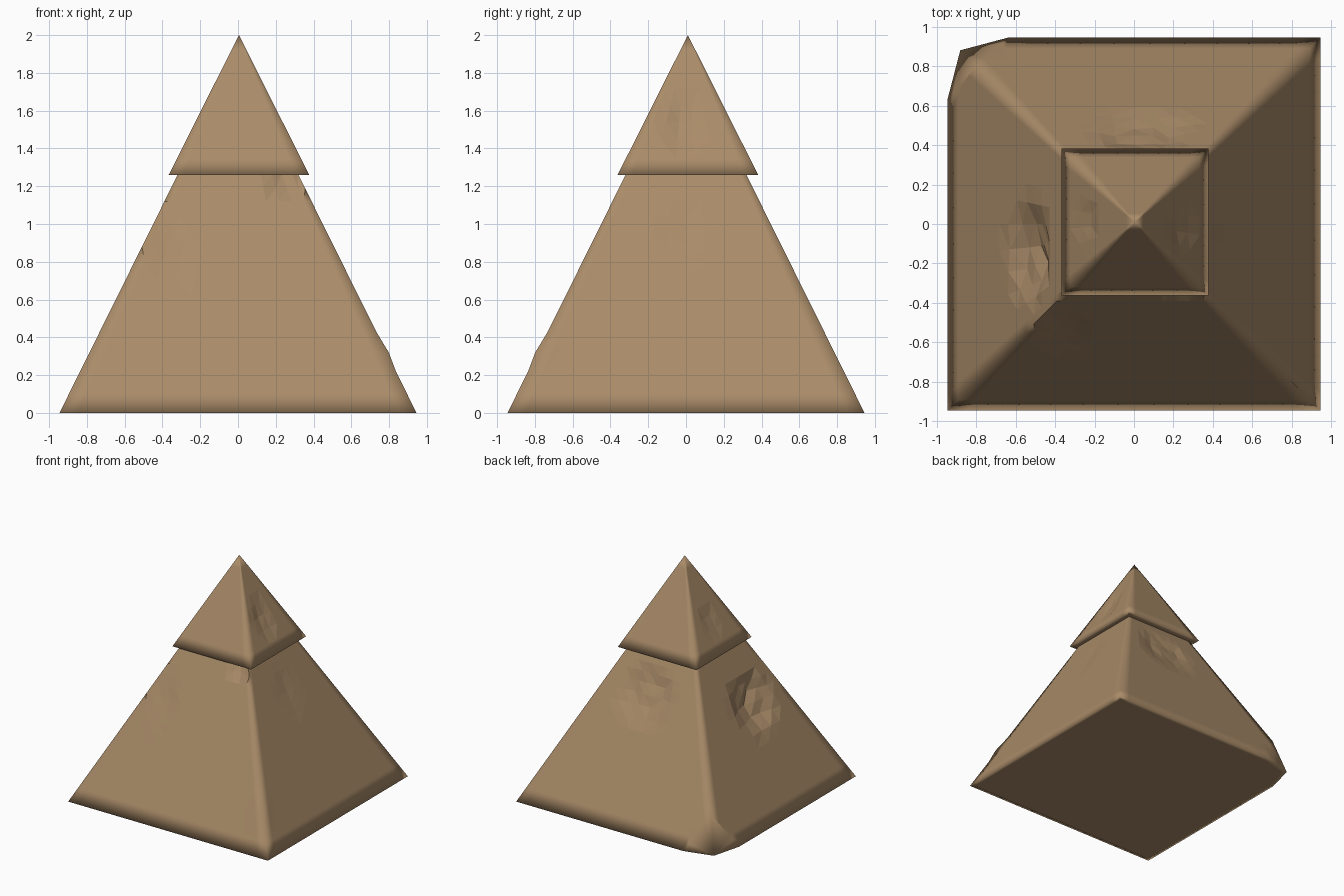
import bpy, bmesh, random
from mathutils import Vector

if "Cube" in bpy.data.objects:
    bpy.data.objects.remove(bpy.data.objects["Cube"])

random.seed(4)
stone = bpy.data.materials.new("tan_stone")
stone.diffuse_color = (0.40, 0.26, 0.14, 1)
stone.use_nodes = True
stone.node_tree.nodes["Principled BSDF"].inputs["Base Color"].default_value = stone.diffuse_color

SIDES = [Vector((0, -1, 0)), Vector((1, 0, 0)), Vector((0, 1, 0)), Vector((-1, 0, 0))]


def pyramid(name, rings, fracs, centre, dents, chips=(), bump=None):
    """Square rings (z, half width) skinned into a pyramid, with dents knocked into its sides.
    dents: side, sideways position, z, sideways radius, z radius, depth"""
    bm = bmesh.new()
    loops, dented = [], set()
    for z, h in rings:
        if h == 0:
            loops.append([bm.verts.new((*centre, z))])
            continue
        loop = []
        for i, n in enumerate(SIDES):
            t = Vector((-n.y, n.x, 0))
            for f in fracs[:-1]:
                p = n * h + t * (f * h)
                for side, s0, z0, rs, rz, depth in dents:
                    d = ((f * h - s0) / rs) ** 2 + ((z - z0) / rz) ** 2
                    if side == i and d < 1 and f > -1:
                        p -= n * depth * (1 - d) * random.uniform(0.6, 1.3)
                        dented.add((round(z, 3), i, f))
                # slight swelling on the front right edge
                if bump and i == 1 and f == -1 and abs(z - bump[0]) < 0.01:
                    p += Vector((1, -1, 0)) * bump[1]
                v = bm.verts.new(p + Vector((*centre, z)))
                if (round(z, 3), i, f) in dented:
                    v.tag = True
                loop.append(v)
        loops.append(loop)
    m = len(loops[0])
    for a, b in zip(loops, loops[1:]):
        for k in range(m):
            j = (k + 1) % m
            quad = (a[k], a[j], b[0]) if len(b) == 1 else (a[k], a[j], b[j], b[k])
            f = bm.faces.new(quad)
            f.smooth = True
            if any(v.tag for v in quad):
                bmesh.ops.triangulate(bm, faces=[f])
    for f in bm.faces:
        f.smooth = not any(v.tag for v in f.verts)
    base = bm.faces.new(list(reversed(loops[0])))
    base.smooth = True
    if len(loops[-1]) > 1:
        bm.faces.new(loops[-1])
    # broken corner: slice by planes and close the cut
    for p, q, r in chips:
        p, q, r = Vector(p), Vector(q), Vector(r)
        n = (q - p).cross(r - p)
        if n.dot(p) < 0:
            n = -n
        bmesh.ops.bisect_plane(bm, geom=bm.verts[:] + bm.edges[:] + bm.faces[:], dist=1e-5,
                               plane_co=p, plane_no=n, clear_outer=True)
        bmesh.ops.holes_fill(bm, edges=[e for e in bm.edges if e.is_boundary], sides=0)
    bm.normal_update()
    bottom = [f for f in bm.faces if f.normal.z < -0.95]
    bmesh.ops.inset_region(bm, faces=bottom, thickness=0.04)
    bmesh.ops.recalc_face_normals(bm, faces=bm.faces[:])
    me = bpy.data.meshes.new(name)
    bm.to_mesh(me)
    bm.free()
    me.materials.append(stone)
    ob = bpy.data.objects.new(name, me)
    bpy.context.collection.objects.link(ob)
    return ob


# main body
zs = [0, 0.11, 0.22, 0.32, 0.43, 0.53, 0.62, 0.71, 0.80, 0.88, 0.96, 1.04, 1.12, 1.19, 1.265]
body_rings = [(z, 0.945 - 0.496 * z) for z in zs]
body_fracs = [-1, -0.9, -0.73, -0.56, -0.38, -0.2, 0, 0.2, 0.38, 0.56, 0.73, 0.9, 1]
foot, ridge = (-0.88, 0.88, 0), (-0.80, 0.80, 0.29)
pyramid("pyramid_body", body_rings, body_fracs, (0, 0), [
    (3, 0.14, 0.82, 0.26, 0.22, 0.07),
    (2, -0.06, 0.95, 0.27, 0.22, 0.035),
    (0, 0.24, 1.22, 0.09, 0.10, 0.035),
    (0, -0.35, 0.85, 0.12, 0.25, 0.008),
    (1, 0.0, 0.95, 0.12, 0.2, 0.008),
], chips=[((-0.945, 0.63, 0), foot, ridge), ((-0.635, 0.945, 0), foot, ridge)],
    bump=(0.32, 0.012))

# capstone
cap_rings = [(1.26 + 0.74 * t, 0.372 * (1 - t)) for t in (0, 0.12, 0.25, 0.38, 0.5, 0.62, 0.75, 0.88, 1)]
pyramid("capstone", cap_rings, [-1, -0.8, -0.5, -0.2, 0.1, 0.4, 0.8, 1], (0.005, 0.01), [
    (1, -0.02, 1.53, 0.11, 0.15, 0.02),
    (3, 0.0, 1.5, 0.10, 0.13, 0.012),
])
